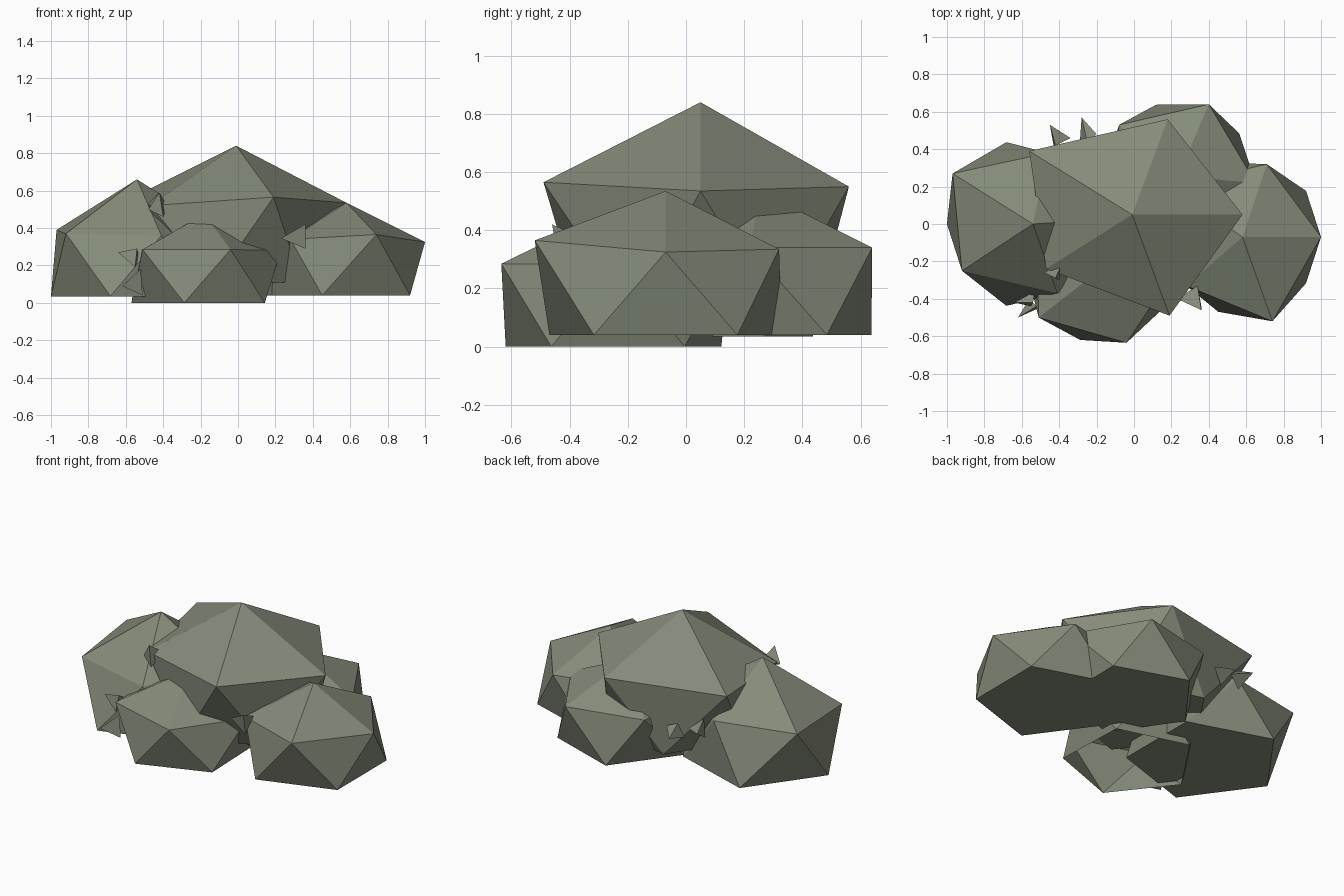
import bpy, bmesh, math
from mathutils import Vector

cube = bpy.data.objects.get("Cube")
if cube:
    bpy.data.objects.remove(cube, do_unlink=True)

leaf = bpy.data.materials.new("grey_green_foliage")
leaf.use_nodes = True
colour = (0.235, 0.26, 0.195, 1)
leaf.diffuse_color = colour
bsdf = leaf.node_tree.nodes["Principled BSDF"]
bsdf.inputs["Base Color"].default_value = colour
bsdf.inputs["Roughness"].default_value = 0.9


def finish(name, bm):
    bmesh.ops.recalc_face_normals(bm, faces=bm.faces)
    mesh = bpy.data.meshes.new(name)
    bm.to_mesh(mesh)
    bm.free()
    mesh.materials.append(leaf)
    obj = bpy.data.objects.new(name, mesh)
    bpy.context.collection.objects.link(obj)


def lobe(name, apex, ring, low_radius, low_angle, low_z, closed=True):
    """Flat-bottomed twenty-sided clump: apex, five shoulders, five feet."""
    bm = bmesh.new()
    top = bm.verts.new(apex)
    up = [bm.verts.new(p) for p in ring]
    low = []
    for i in range(5):
        a = math.radians(low_angle + i * 72)
        low.append(bm.verts.new((apex[0] + low_radius * math.cos(a),
                                 apex[1] + low_radius * math.sin(a), low_z)))
    for i in range(5):
        j = (i + 1) % 5
        bm.faces.new((top, up[i], up[j]))
        bm.faces.new((up[i], low[i], up[j]))
        bm.faces.new((low[i], low[j], up[j]))
    if closed:
        bm.faces.new(low[::-1])
    finish(name, bm)


def chip(name, *points):
    """Small four-sided leaf shard."""
    bm = bmesh.new()
    bmesh.ops.convex_hull(bm, input=[bm.verts.new(Vector(p)) for p in points])
    finish(name, bm)


# Foliage clumps, shoulders listed anticlockwise
lobe("centre_clump", (-.01, .05, .84),
     [(.58, .05, .535), (.18, .56, .55), (-.56, .39, .565),
      (-.47, -.24, .52), (.19, -.49, .565)], .42, 38, .11)
lobe("left_clump", (.58, -.07, .535),
     [(1, -.07, .325), (.71, .32, .335), (.2, .2, .34),
      (.28, -.33, .34), (.74, -.52, .365)], .42, 36, .04)
lobe("right_clump", (-.54, 0, .66),
     [(-.1, .03, .38), (-.46, .38, .38), (-.97, .27, .39),
      (-.92, -.25, .37), (-.41, -.37, .36)], .46, 36, .035)
lobe("back_clump", (.235, .255, .535),
     [(.65, .22, .34), (.4, .64, .34), (-.08, .53, .34),
      (-.12, .04, .34), (.33, -.15, .34)], .4, 35, .04)
lobe("front_clump", (-.18, -.245, .475),
     [(.23, -.23, .28), (-.06, .15, .28), (-.52, -.01, .28),
      (-.51, -.5, .285), (-.04, -.635, .285)], .39, 38, 0, closed=False)

# Loose leaf shards
chip("leaf_front_left", (.23, -.40, .345), (.36, -.46, .42),
     (.36, -.44, .29), (.34, -.33, .36))
chip("leaf_front_right_upper", (-.64, -.42, .27), (-.54, -.42, .29),
     (-.55, -.44, .19), (-.53, -.36, .25))
chip("leaf_front_right_lower", (-.62, -.5, .09), (-.52, -.44, .18),
     (-.51, -.45, .04), (-.56, -.4, .1))
chip("leaf_shoulder", (-.48, -.26, .5), (-.42, -.29, .59),
     (-.4, -.3, .46), (-.38, -.2, .52))
chip("leaf_back_inner", (-.28, .57, .29), (-.2, .48, .32),
     (-.29, .43, .25), (-.25, .44, .33))
chip("leaf_back_outer", (-.45, .53, .35), (-.34, .46, .33),
     (-.43, .42, .28), (-.42, .42, .4))
